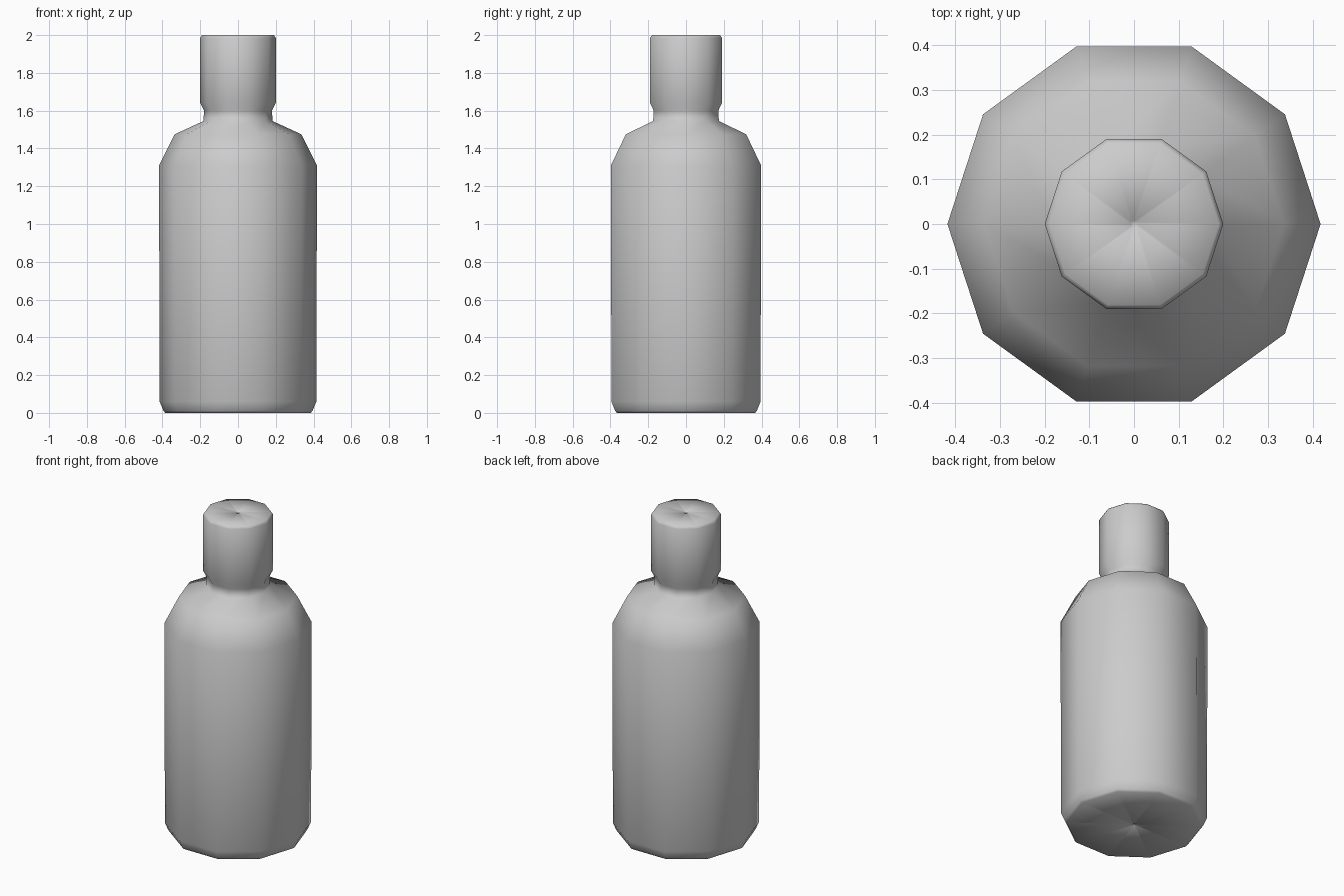
import bpy, bmesh, math

if "Cube" in bpy.data.objects:
    bpy.data.objects.remove(bpy.data.objects["Cube"])

SIDES = 10


def lathe(name, profile):
    """Revolve (radius, z) points around z; the ends close on the axis."""
    bm = bmesh.new()
    rings = []
    for r, z in profile:
        if r == 0:
            rings.append([bm.verts.new((0, 0, z))] * SIDES)
        else:
            rings.append([bm.verts.new((r * math.cos(math.tau * i / SIDES),
                                        r * math.sin(math.tau * i / SIDES), z))
                          for i in range(SIDES)])
    for a, b in zip(rings, rings[1:]):
        for i in range(SIDES):
            j = (i + 1) % SIDES
            bm.faces.new(list(dict.fromkeys((a[i], a[j], b[j], b[i]))))
    bmesh.ops.recalc_face_normals(bm, faces=bm.faces)
    for f in bm.faces:
        f.smooth = True
    mesh = bpy.data.meshes.new(name)
    bm.to_mesh(mesh)
    bm.free()
    obj = bpy.data.objects.new(name, mesh)
    bpy.context.collection.objects.link(obj)
    return obj


# One smooth ten-sided shell: base, body, shoulder, neck and cap
lathe("bottle", [
    (0, 0.02), (0.008, 0.0),                      # base with tiny centre dimple
    (0.385, 0.0), (0.395, 0.012), (0.415, 0.06),  # rounded foot
    (0.418, 1.31), (0.335, 1.475), (0.183, 1.545),  # body and shoulder
    (0.18, 1.60), (0.2, 1.64),                    # neck groove
    (0.2, 1.985), (0.19, 2.0),                    # cap
    (0.008, 2.0), (0, 1.98),                      # cap centre dimple
])
